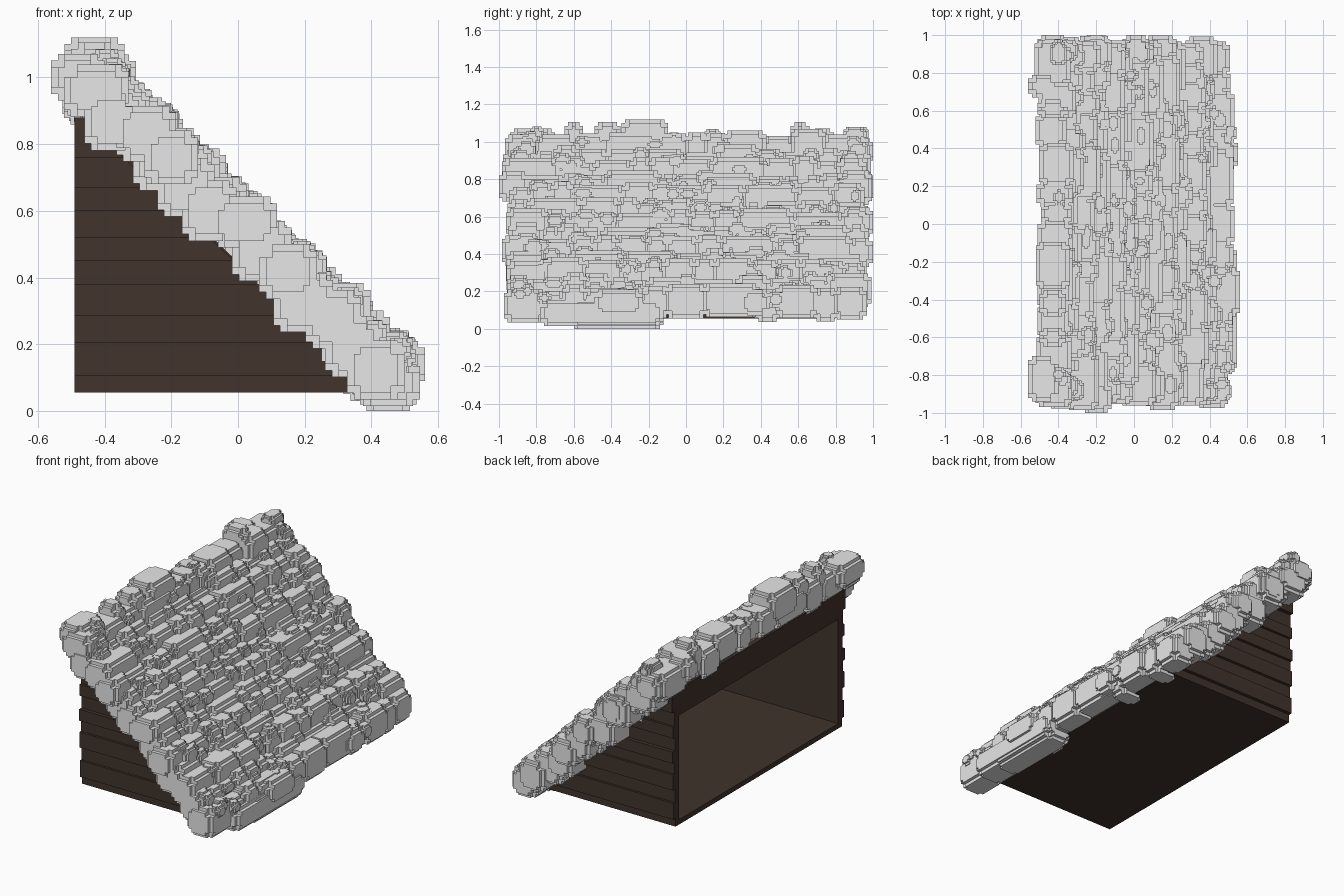
import bpy, bmesh, random
from itertools import permutations

if "Cube" in bpy.data.objects:
    bpy.data.objects.remove(bpy.data.objects["Cube"])

random.seed(11)


def material(name, rgb):
    m = bpy.data.materials.new(name)
    m.diffuse_color = (*rgb, 1)
    m.use_nodes = True
    m.node_tree.nodes["Principled BSDF"].inputs["Base Color"].default_value = m.diffuse_color
    return m


GREY = material("pale grey stone", (0.80, 0.80, 0.80))
BROWN = material("dark brown wood", (0.052, 0.033, 0.025))


def finish(name, bm, mat):
    bmesh.ops.recalc_face_normals(bm, faces=bm.faces)
    me = bpy.data.meshes.new(name)
    bm.to_mesh(me)
    bm.free()
    me.materials.append(mat)
    ob = bpy.data.objects.new(name, me)
    bpy.context.collection.objects.link(ob)
    return ob


def box(bm, c, h):
    """Box from centre and half sizes."""
    r = bmesh.ops.create_cube(bm, size=2)
    for v in r["verts"]:
        v.co = [c[i] + v.co[i] * h[i] for i in range(3)]


def prism(bm, pts, y0, y1):
    """Extrude an xz outline along y."""
    a = [bm.verts.new((x, y0, z)) for x, z in pts]
    b = [bm.verts.new((x, y1, z)) for x, z in pts]
    bm.faces.new(a)
    bm.faces.new(b[::-1])
    for i in range(len(pts)):
        j = (i + 1) % len(pts)
        bm.faces.new((a[i], b[i], b[j], a[j]))


def stone(bm, c, h, s=0.02):
    """Stepped, rounded block made of nested boxes."""
    for p in permutations((0, s, 2 * s)):
        box(bm, c, [max(h[i] - p[i], 0.008) for i in range(3)])


# Roof: overlapping courses of stepped stones running down the slope;
# every second course lies a little deeper and fills the joint
ROWS = 13
for r in range(ROWS):
    bm = bmesh.new()
    t = r / (ROWS - 1)
    deep = 0.012 if r % 2 else 0.0
    cx, cz = -0.42 + 0.85 * t - deep, 0.965 - 0.825 * t - deep
    y = -random.uniform(0.93, 0.985)
    end = random.uniform(0.93, 0.985)
    while y < end - 0.02:
        length = random.choice((0.1, 0.11, 0.13, 0.16, 0.2, 0.28))
        if end - y - length < 0.09:
            length = end - y
        j = random.uniform(-0.02, 0.014)
        stone(bm, (cx + j, y + length / 2, cz + j),
              (random.uniform(0.08, 0.1), length / 2 + 0.014,
               random.uniform(0.075, 0.093)))
        y += length
    # Small bumps in the courses
    for k in range(10):
        y = random.uniform(-0.92, 0.92)
        d = random.uniform(-0.03, 0.03)
        stone(bm, (cx + 0.05 + d, y, cz + 0.045 - d),
              (random.uniform(0.03, 0.045), random.uniform(0.03, 0.06),
               random.uniform(0.03, 0.045)), 0.012)
    finish(f"roof_stone_row_{r + 1}", bm, GREY)

# Larger stones that break the roof outline
bm = bmesh.new()
for c, h in [((0.45, -0.45, 0.085), (0.095, 0.33, 0.07)),
             ((0.45, -0.37, 0.08), (0.085, 0.25, 0.08)),
             ((0.475, -0.36, 0.14), (0.085, 0.13, 0.07)),
             ((-0.43, -0.22, 1.03), (0.09, 0.125, 0.09)),
             ((-0.43, -0.42, 1.02), (0.07, 0.07, 0.085)),
             ((-0.43, 0.61, 1.02), (0.08, 0.05, 0.085)),
             ((-0.43, -0.6, 1.02), (0.07, 0.05, 0.085)),
             ((-0.48, -0.82, 1.0), (0.08, 0.12, 0.07)),
             ((-0.48, 0.73, 1.0), (0.08, 0.06, 0.07)),
             ((-0.43, 0.92, 0.95), (0.08, 0.08, 0.07)),
             ((-0.2, -0.92, 0.76), (0.08, 0.08, 0.08)),
             ((-0.2, 0.92, 0.76), (0.07, 0.08, 0.08)),
             ((0.01, 0.93, 0.57), (0.07, 0.07, 0.08)),
             ((0.47, 0.37, 0.14), (0.08, 0.08, 0.07))]:
    stone(bm, c, h)
finish("roof_edge_stones", bm, GREY)


# Side walls: overlapping horizontal boards cut to the slope
def slope_x(z):
    return (0.44 - z) / 0.93


levels = [0.055, 0.105, 0.205, 0.285, 0.38, 0.45, 0.52, 0.60, 0.67, 0.76, 0.88]
steps = [0.0, 0.022, 0.008, 0.026, 0.012, 0.03, 0.008, 0.024, 0.01, 0.035]
for side, name in ((-1, "front"), (1, "back")):
    bm = bmesh.new()
    for z0, z1, d in zip(levels, levels[1:], steps):
        outline = [(-0.49, z0), (slope_x(z0), z0),
                   (max(slope_x(z1), -0.46), z1), (-0.49, z1)]
        prism(bm, outline, side * 0.765, side * (0.80 + d))
    finish(name + "_board_wall", bm, BROWN)

# Floor
bm = bmesh.new()
box(bm, (-0.045, 0, 0.07), (0.445, 0.80, 0.015))
finish("floor", bm, BROWN)

# Sloping boards under the stones
bm = bmesh.new()
prism(bm, [(-0.49, 0.83), (0.34, 0.06), (0.40, 0.06), (-0.45, 0.88), (-0.49, 0.88)],
      -0.78, 0.78)
finish("ceiling_boards", bm, BROWN)

# Beams across the open side
bm = bmesh.new()
box(bm, (-0.465, 0, 0.80), (0.025, 0.80, 0.08))
box(bm, (-0.40, 0, 0.745), (0.04, 0.77, 0.035))
finish("header_beams", bm, BROWN)
